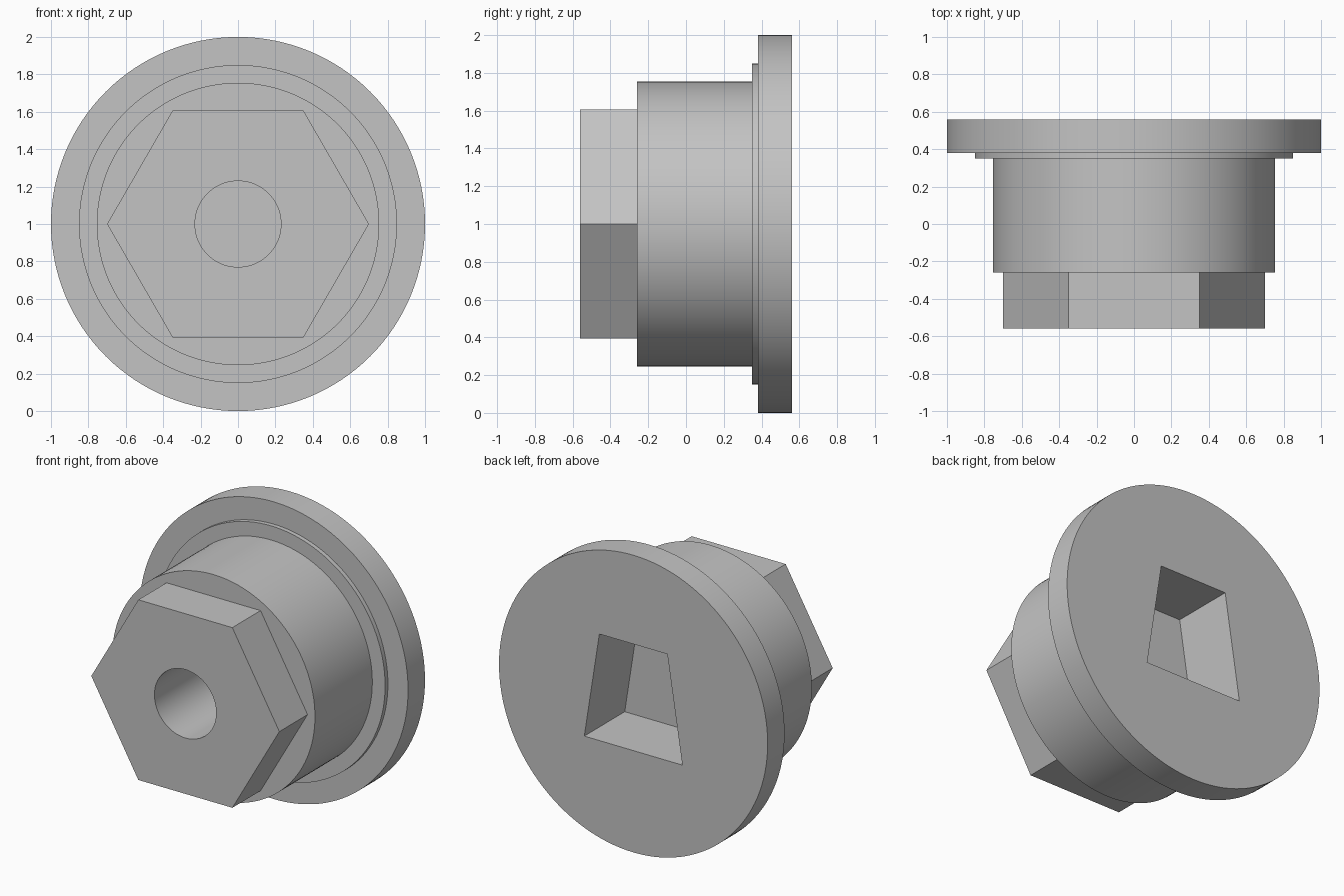
import bpy, bmesh, math

cube = bpy.data.objects.get("Cube")
if cube:
    bpy.data.objects.remove(cube, do_unlink=True)

AXIS_Z = 1.0  # height of the turning axis

grey = bpy.data.materials.new("plain grey")
grey.use_nodes = True
grey.diffuse_color = (0.55, 0.55, 0.55, 1)
grey.node_tree.nodes["Principled BSDF"].inputs["Base Color"].default_value = (0.55, 0.55, 0.55, 1)


def polygon(radius, sides):
    """Regular outline in x and z, with a corner on +x."""
    turn = math.tau / sides
    return [(radius * math.cos(i * turn), radius * math.sin(i * turn)) for i in range(sides)]


def loft(name, sections):
    """Join (outline, y) sections into one closed solid along y."""
    bm = bmesh.new()
    rings = [[bm.verts.new((x, y, z + AXIS_Z)) for x, z in outline] for outline, y in sections]
    count = len(rings[0])
    for a, b in zip(rings, rings[1:]):
        for i in range(count):
            j = (i + 1) % count
            bm.faces.new((a[i], a[j], b[j], b[i]))
    bm.faces.new(rings[0])
    bm.faces.new(rings[-1])
    bmesh.ops.recalc_face_normals(bm, faces=bm.faces)
    mesh = bpy.data.meshes.new(name)
    bm.to_mesh(mesh)
    bm.free()
    mesh.materials.append(grey)
    obj = bpy.data.objects.new(name, mesh)
    bpy.context.collection.objects.link(obj)
    return obj


def combine(target, tool, operation):
    """Apply a boolean and remove the tool object."""
    tool.hide_render = True
    mod = target.modifiers.new(tool.name, "BOOLEAN")
    mod.operation = operation
    mod.solver = "EXACT"
    mod.object = tool
    bpy.context.view_layer.objects.active = target
    bpy.ops.object.modifier_apply(modifier=mod.name)
    bpy.data.objects.remove(tool, do_unlink=True)


# Stepped round body: barrel, thin shoulder, wide flange
steps = [(0.755, -0.26), (0.755, 0.35), (0.85, 0.35), (0.85, 0.38), (1, 0.38), (1, 0.56)]
plug = loft("flanged_plug", [(polygon(r, 128), y) for r, y in steps])

# Hexagonal head on the front
hexagon = polygon(0.7, 6)
combine(plug, loft("hex_head", [(hexagon, -0.56), (hexagon, -0.1)]), "UNION")

# Blind round bore in the head
bore = polygon(0.23, 96)
combine(plug, loft("bore_cutter", [(bore, -0.7), (bore, 0.03)]), "DIFFERENCE")

# Blind tapered socket in the flange
socket = [(-0.365, -0.315), (0.365, -0.315), (0.253, 0.402), (-0.253, 0.402)]
combine(plug, loft("socket_cutter", [(socket, 0.13), (socket, 0.7)]), "DIFFERENCE")

# Smooth the round walls, keep the edges crisp
bpy.ops.object.select_all(action="DESELECT")
plug.select_set(True)
bpy.context.view_layer.objects.active = plug
bpy.ops.object.shade_smooth_by_angle(angle=math.radians(30))
